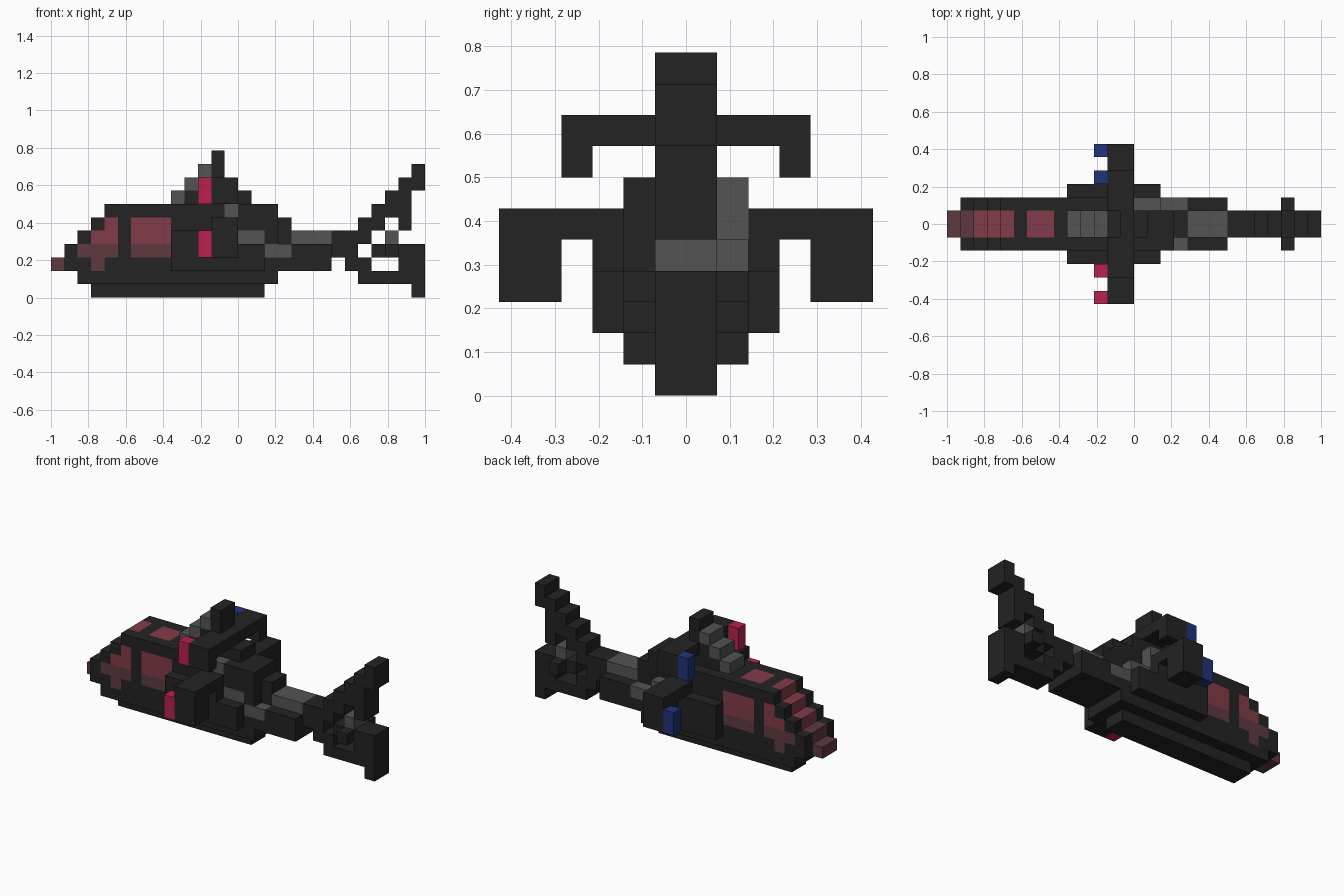
import bpy
import bmesh
from mathutils import Vector

cube = bpy.data.objects.get("Cube")
if cube:
    bpy.data.objects.remove(cube, do_unlink=True)

U = 2 / 28  # size of one block


def linear(c):
    c /= 255
    return c / 12.92 if c <= 0.04045 else ((c + 0.055) / 1.055) ** 2.4


def material(name, r, g, b):
    m = bpy.data.materials.new(name)
    col = (linear(r), linear(g), linear(b), 1)
    m.use_nodes = True
    m.diffuse_color = col
    bsdf = next(n for n in m.node_tree.nodes if n.type == 'BSDF_PRINCIPLED')
    bsdf.inputs["Base Color"].default_value = col
    bsdf.inputs["Roughness"].default_value = 0.8
    return m


DARK = material("charcoal", 35, 35, 35)
GRAY = material("gray", 83, 83, 83)
GLASS = material("rose glass", 130, 59, 72)
TINT = material("dark rose glass", 94, 58, 63)
RED = material("crimson", 186, 33, 77)
BLUE = material("navy blue", 32, 51, 121)

cells = {}  # block position -> (part, material)


def box(part, mat, x, y, z, mirror=False):
    """Fill a box of blocks; each range is (first, end). Later boxes replace earlier ones."""
    for i in range(*x):
        for j in range(*y):
            for k in range(*z):
                cells[i, j, k] = (part, mat)
                if mirror:
                    cells[i, -1 - j, k] = (part, mat)


MID = (-1, 1)

# Fuselage: keel, lower hull, then stepped rows with a sloping nose
box("keel", DARK, (3, 16), MID, (0, 1))
for k, (a, b) in enumerate([(2, 17), (1, 18), (1, 18), (2, 18), (3, 18), (4, 17)], 1):
    box("fuselage", DARK, (a, b), MID, (k, k + 1))
    box("fuselage", DARK, (a, min(b, 14) if k > 3 else b), (1, 2), (k, k + 1), True)
box("side_sponson", DARK, (9, 16), (2, 3), (2, 4), True)
box("side_sponson", DARK, (9, 14), (2, 3), (4, 5), True)

# Engine exhausts, with a housing over the right one
box("exhaust", GRAY, (13, 14), (1, 2), (6, 7), True)
box("exhaust", GRAY, (13, 14), (1, 2), (5, 6))
box("exhaust", GRAY, (14, 16), (1, 2), (4, 5), True)
box("exhaust", GRAY, (16, 18), (1, 2), (3, 4), True)
box("engine_housing", DARK, (14, 17), (-2, -1), (5, 7))
box("engine_housing", DARK, (16, 17), (-2, -1), (4, 5))

# Windscreen steps, roof window and side windows
box("windscreen", TINT, (0, 1), MID, (2, 3))
box("windscreen", TINT, (1, 2), MID, (3, 4))
for i in (2, 3, 4):
    box("windscreen", GLASS, (i, i + 1), MID, (i + 2, i + 3))
box("roof_window", GLASS, (6, 8), MID, (6, 7))
box("side_window", GLASS, (6, 9), (1, 2), (4, 6), True)
box("side_window", TINT, (6, 9), (1, 2), (3, 4), True)
box("front_side_window", TINT, (3, 4), (1, 2), (2, 3), True)
box("front_side_window", TINT, (2, 5), (1, 2), (3, 4), True)
box("front_side_window", GLASS, (3, 5), (1, 2), (4, 5), True)
box("front_side_window", GLASS, (4, 5), (1, 2), (5, 6), True)

# Roof tower with gray steps at its front
box("tower", DARK, (9, 15), MID, (7, 8))
box("tower", DARK, (10, 14), MID, (8, 9))
box("tower", DARK, (11, 13), MID, (9, 10))
box("tower", DARK, (12, 13), MID, (10, 11))
for i in (9, 10, 11):
    box("tower_steps", GRAY, (i, i + 1), MID, (i - 2, i - 1))

# Two pairs of wings with drooping tips
box("lower_wing", DARK, (12, 14), (2, 6), (5, 6), True)
box("lower_wing", DARK, (12, 14), (4, 6), (3, 5), True)
box("upper_wing", DARK, (12, 14), (1, 4), (8, 9), True)
box("upper_wing", DARK, (12, 14), (3, 4), (7, 8), True)

# Wing tip lights: blue on the left, red on the right
for j, k in ((5, 3), (3, 7)):
    box("left_light", BLUE, (11, 12), (j, j + 1), (k, k + 2))
    box("right_light", RED, (11, 12), (-1 - j, -j), (k, k + 2))

# Tail boom
box("tail_boom", DARK, (18, 21), (-2, 2), (2, 4))
box("tail_boom_cover", GRAY, (18, 21), MID, (4, 5))
box("tail_boom", DARK, (21, 24), MID, (4, 5))
box("tail_boom", DARK, (21, 23), MID, (3, 4))

# Upper fin climbing backwards
for k, (a, b) in enumerate([(23, 25), (24, 27), (25, 27), (26, 28), (27, 28)], 5):
    box("upper_fin", DARK, (a, b), MID, (k, k + 1))
box("upper_fin", DARK, (26, 27), MID, (5, 6))

# Lower fin, stabiliser and hub
box("lower_fin", DARK, (22, 24), MID, (2, 3))
box("lower_fin", DARK, (23, 28), MID, (1, 2))
box("lower_fin", DARK, (27, 28), MID, (0, 1))
box("lower_fin", DARK, (26, 28), MID, (2, 3))
box("lower_fin", DARK, (24, 28), MID, (3, 4))
box("stabiliser", DARK, (25, 26), (-2, 2), (3, 4))
box("tail_hub", GRAY, (25, 26), MID, (4, 5))


def build(part):
    """Make one object from the exposed block sides of a part."""
    bm = bmesh.new()
    mats = []
    for pos, (name, mat) in cells.items():
        if name != part:
            continue
        if mat not in mats:
            mats.append(mat)
        for axis in range(3):
            for side in (0, 1):
                near = list(pos)
                near[axis] += 2 * side - 1
                if tuple(near) in cells:
                    continue
                base = Vector(pos)
                base[axis] += side
                u, v = Vector(), Vector()
                u[(axis + 1) % 3] = v[(axis + 2) % 3] = 1
                ring = [base, base + u, base + u + v, base + v]
                if not side:
                    ring.reverse()
                face = bm.faces.new([bm.verts.new((p.x * U - 1, p.y * U, p.z * U)) for p in ring])
                face.material_index = mats.index(mat)
    bmesh.ops.remove_doubles(bm, verts=bm.verts[:], dist=1e-4)
    # Merge flat neighbours into larger faces
    bmesh.ops.dissolve_limit(bm, angle_limit=0.01, verts=bm.verts[:], edges=bm.edges[:],
                             delimit={'MATERIAL'})
    mesh = bpy.data.meshes.new(part)
    bm.to_mesh(mesh)
    bm.free()
    for m in mats:
        mesh.materials.append(m)
    bpy.context.collection.objects.link(bpy.data.objects.new(part, mesh))


for part in dict.fromkeys(name for name, _ in cells.values()):
    build(part)
